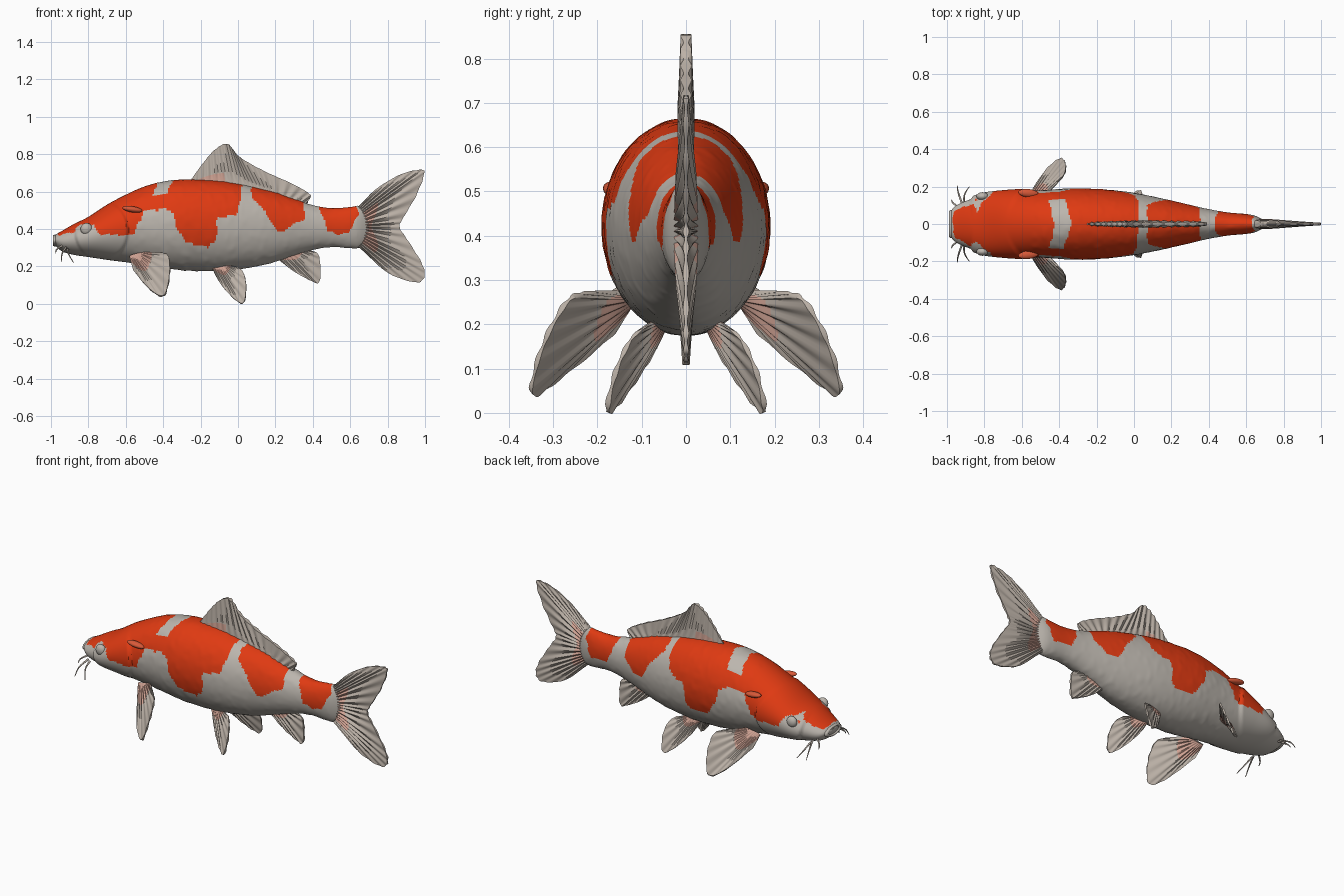
import bpy, bmesh, math
from mathutils import Vector, noise

if "Cube" in bpy.data.objects:
    bpy.data.objects.remove(bpy.data.objects["Cube"])


def material(name, rgb):
    m = bpy.data.materials.new(name)
    m.diffuse_color = (*rgb, 1)
    m.use_nodes = True
    m.node_tree.nodes["Principled BSDF"].inputs["Base Color"].default_value = m.diffuse_color
    return m


WHITE = material("body white", (0.50, 0.465, 0.42))
RED = material("orange red", (0.74, 0.042, 0.006))
FIN = material("fin cream", (0.50, 0.44, 0.385))
PINK = material("fin pink", (0.62, 0.36, 0.29))
CORAL = material("coral", (0.68, 0.10, 0.04))


def spline(pts, t):
    """Catmull-Rom through tuples of any size, t from 0 to 1."""
    n = len(pts) - 1
    i = min(int(t * n), n - 1)
    f = t * n - i
    a, b, c, d = (pts[max(0, min(n, i + k))] for k in (-1, 0, 1, 2))
    return [q + 0.5 * f * (r - p + f * (2 * p - 5 * q + 4 * r - s + f * (3 * (q - r) + s - p)))
            for p, q, r, s in zip(a, b, c, d)]


def linear(table, x):
    for (x0, y0), (x1, y1) in zip(table, table[1:]):
        if x0 <= x <= x1:
            return y0 + (y1 - y0) * (x - x0) / (x1 - x0)
    return 9


def finish(ob, angle=40):
    bpy.ops.object.select_all(action='DESELECT')
    ob.select_set(True)
    bpy.context.view_layer.objects.active = ob
    bpy.ops.object.shade_smooth_by_angle(angle=math.radians(angle))


def make(name, verts, faces, mats, index=None):
    me = bpy.data.meshes.new(name)
    me.from_pydata(verts, [], faces)
    for m in mats:
        me.materials.append(m)
    if index:
        for p, i in zip(me.polygons, index):
            p.material_index = i
    bm = bmesh.new()
    bm.from_mesh(me)
    bmesh.ops.recalc_face_normals(bm, faces=bm.faces)
    bm.to_mesh(me)
    bm.free()
    ob = bpy.data.objects.new(name, me)
    bpy.context.collection.objects.link(ob)
    finish(ob)
    return ob


# Body stations: x, top z, bottom z, half width
STATIONS = [
    (-0.99, .355, .335, .03), (-0.975, .37, .31, .075), (-0.94, .39, .28, .105),
    (-0.88, .425, .262, .13), (-0.8, .465, .25, .155), (-0.7, .53, .235, .167),
    (-0.6, .583, .222, .174), (-0.5, .627, .208, .179), (-0.4, .653, .192, .186),
    (-0.3, .664, .18, .19), (-0.2, .662, .175, .187), (-0.1, .655, .176, .179),
    (0, .641, .185, .166), (.1, .62, .2, .147), (.2, .594, .225, .125),
    (.3, .56, .258, .102), (.4, .527, .288, .079), (.5, .511, .304, .062),
    (.6, .517, .298, .053), (.65, .522, .30, .043), (.70, .49, .33, .018)]

# Lower edge of the red markings along x (above the back = no marking)
RED_EDGE = [
    (-.97, .9), (-.965, .365), (-.87, .39), (-.83, .43), (-.77, .42), (-.74, .37), (-.6, .365),
    (-.56, .38), (-.5, .5), (-.42, .51), (-.35, .49), (-.33, .41), (-.27, .32), (-.17, .31),
    (-.12, .34), (-.11, .45), (-.01, .48), (.02, .55), (.025, .9), (.07, .9), (.075, .57),
    (.14, .5), (.21, .39), (.25, .38), (.35, .45), (.36, .9), (.43, .9), (.44, .5),
    (.48, .38), (.6, .37), (.635, .48), (.64, .9)]


def is_red(c):
    wobble = 0.014 * noise.noise(c * 22)
    spot = abs(c.x + .40 + wobble + .25 * (abs(c.y) - .07)) < .043 and abs(c.y) < .13 and c.z > .57
    return c.z > linear(RED_EDGE, c.x + wobble) + wobble and not spot


def build_body():
    rings, sides = 240, 96
    verts, faces = [], []
    for i in range(rings + 1):
        x, top, bot, w = spline(STATIONS, i / rings)
        for j in range(sides):
            a = 2 * math.pi * j / sides
            z = (top + bot) / 2 + (top - bot) / 2 * math.sin(a)
            # raised gill cover with a crisp rear edge
            d = 1 - ((x + .73) / .145) ** 2 - ((z - .39) / .165) ** 2
            y = (w + .014 * max(0, min(1, d * 7))) * math.cos(a)
            # faint scale relief behind the head
            k = .0035 * max(0, noise.noise(Vector((x * 26, y * 26, z * 26)))) if -.55 < x < .64 else 0
            verts.append((x, y * (1 + k * 5), z + k * math.sin(a)))
    for i in range(rings):
        for j in range(sides):
            k = (j + 1) % sides
            faces.append((i * sides + j, i * sides + k, (i + 1) * sides + k, (i + 1) * sides + j))
    faces += [tuple(range(sides)), tuple(range(rings * sides, (rings + 1) * sides))]
    index = []
    for f in faces:
        c = sum((Vector(verts[v]) for v in f), Vector()) / len(f)
        index.append(1 if is_red(c) else 0)
    make("body", verts, faces, [WHITE, RED], index)


def build_fin(name, root, tip, rays, thick, thin, pink, side=1):
    """Ribbed, tapering fin stretched between a root line and an outer edge."""
    nu, nv = rays * 6, 20
    root = [Vector(p) for p in root]
    tip = [Vector(p) for p in tip]
    mid = Vector(spline(tip, .5)) - Vector(spline(root, .5))
    normal = mid.cross(root[-1] - root[0]).normalized()
    verts, faces, index = [], [], []
    for s in (1, -1):
        for i in range(nu + 1):
            u = i / nu
            a, b = Vector(spline(root, u)), Vector(spline(tip, u))
            rib = math.cos(2 * math.pi * rays * u)
            b = a + (b - a) * (1 - .012 * (1 - rib) / 2)
            for j in range(nv + 1):
                v = j / nv
                t = (thick + (thin - thick) * v ** .7) * (.25 + .75 * math.sin(math.pi * u) ** .5)
                t *= 1 + .4 * rib * min(1, v * 3)
                p = a.lerp(b, v) + normal * t * s
                verts.append((p.x, p.y * side, p.z))
    n = (nu + 1) * (nv + 1)
    at = lambda i, j: i * (nv + 1) + j
    for i in range(nu):
        for j in range(nv):
            q = (at(i, j), at(i + 1, j), at(i + 1, j + 1), at(i, j + 1))
            for f in (q, tuple(v + n for v in reversed(q))):
                faces.append(f)
                index.append(1 if pink((i + .5) / nu, (j + .5) / nv) else 0)
    rim = [at(i, 0) for i in range(nu)] + [at(nu, j) for j in range(nv)]
    rim += [at(i, nv) for i in range(nu, 0, -1)] + [at(0, j) for j in range(nv, 0, -1)]
    for a, b in zip(rim, rim[1:] + rim[:1]):
        faces.append((a, b, b + n, a + n))
        index.append(0)
    make(name, verts, faces, [FIN, PINK], index)


def flat(points):
    return [(x, 0, z) for x, z in points]


def ellipsoid(name, loc, size, mat, rot=(0, 0, 0)):
    bpy.ops.mesh.primitive_uv_sphere_add(segments=24, ring_count=14, location=loc, rotation=rot)
    ob = bpy.context.object
    ob.name, ob.scale = name, size
    ob.data.materials.append(mat)
    finish(ob)


def barbel(name, points):
    cu = bpy.data.curves.new(name, 'CURVE')
    cu.dimensions, cu.bevel_depth, cu.bevel_resolution = '3D', .006, 2
    sp = cu.splines.new('POLY')
    sp.points.add(10)
    for i, p in enumerate(sp.points):
        p.co = (*spline(points, i / 10), 1)
        p.radius = 1 - .07 * i
    cu.use_fill_caps = True
    cu.materials.append(FIN)
    bpy.context.collection.objects.link(bpy.data.objects.new(name, cu))


build_body()

# Fins on the centre line
build_fin("dorsal_fin", flat([(-.25, .64), (-.1, .64), (.1, .605), (.25, .56), (.37, .52)]),
          flat([(-.25, .665), (-.185, .755), (-.12, .828), (-.055, .855), (.01, .785),
                (.14, .71), (.29, .642), (.385, .585), (.375, .55)]),
          18, .018, .009, lambda u, v: u < .3 and v < .3)
build_fin("tail_fin", flat([(.63, .51), (.65, .41), (.63, .31)]),
          flat([(.66, .535), (.74, .615), (.865, .69), (.965, .717), (.998, .70), (.955, .58),
                (.885, .46), (.865, .41), (.905, .345), (.98, .225), (1.0, .15), (.96, .113),
                (.84, .145), (.75, .205), (.66, .305)]),
          22, .03, .005, lambda u, v: .25 < u < .8 and v < .28)
build_fin("anal_fin", flat([(.21, .245), (.36, .295)]),
          flat([(.23, .225), (.3, .172), (.385, .125), (.435, .114), (.44, .21),
                (.425, .27), (.37, .288)]),
          9, .016, .006, lambda u, v: v < .2)

# Paired fins, eyes, gill flaps and barbels
for s, tag in ((-1, "right"), (1, "left")):
    build_fin(tag + "_pectoral_fin", [(-.58, .12, .25), (-.49, .13, .27)],
              [(-.56, .16, .18), (-.47, .29, .075), (-.395, .35, .042), (-.365, .325, .15),
               (-.37, .27, .25), (-.41, .22, .272), (-.47, .155, .272)],
              11, .014, .005, lambda u, v: v < .4, s)
    build_fin(tag + "_pelvic_fin", [(-.14, .05, .195), (-.05, .07, .205)],
              [(-.12, .065, .15), (-.085, .1, .095), (-.02, .15, .025), (.03, .178, .003),
               (.045, .16, .09), (.03, .125, .165), (0, .09, .195)],
              9, .013, .005, lambda u, v: v < .25, s)
    ellipsoid(tag + "_eye", (-.81, s * .148, .4), (.032, .022, .032), WHITE)
    ellipsoid(tag + "_gill_flap", (-.565, s * .165, .505), (.055, .022, .016), CORAL, (0, .15, s * -.1))
    for i, path in enumerate(([(-.94, .09, .31), (-.97, .115, .29), (-.975, .13, .27)],
                              [(-.92, .11, .30), (-.94, .17, .27), (-.945, .205, .225)],
                              [(-.91, .11, .29), (-.905, .16, .265), (-.88, .2, .22)])):
        barbel(f"{tag}_barbel_{i + 1}", [(x, y * s, z) for x, y, z in path])

# Rounded lips
bpy.ops.mesh.primitive_torus_add(major_radius=.05, minor_radius=.013, major_segments=32,
                                 minor_segments=10, location=(-.978, 0, .338),
                                 rotation=(0, math.radians(90), 0))
lips = bpy.context.object
lips.name, lips.scale = "lips", (.5, 1.2, 1)
lips.data.materials.append(WHITE)
finish(lips)
